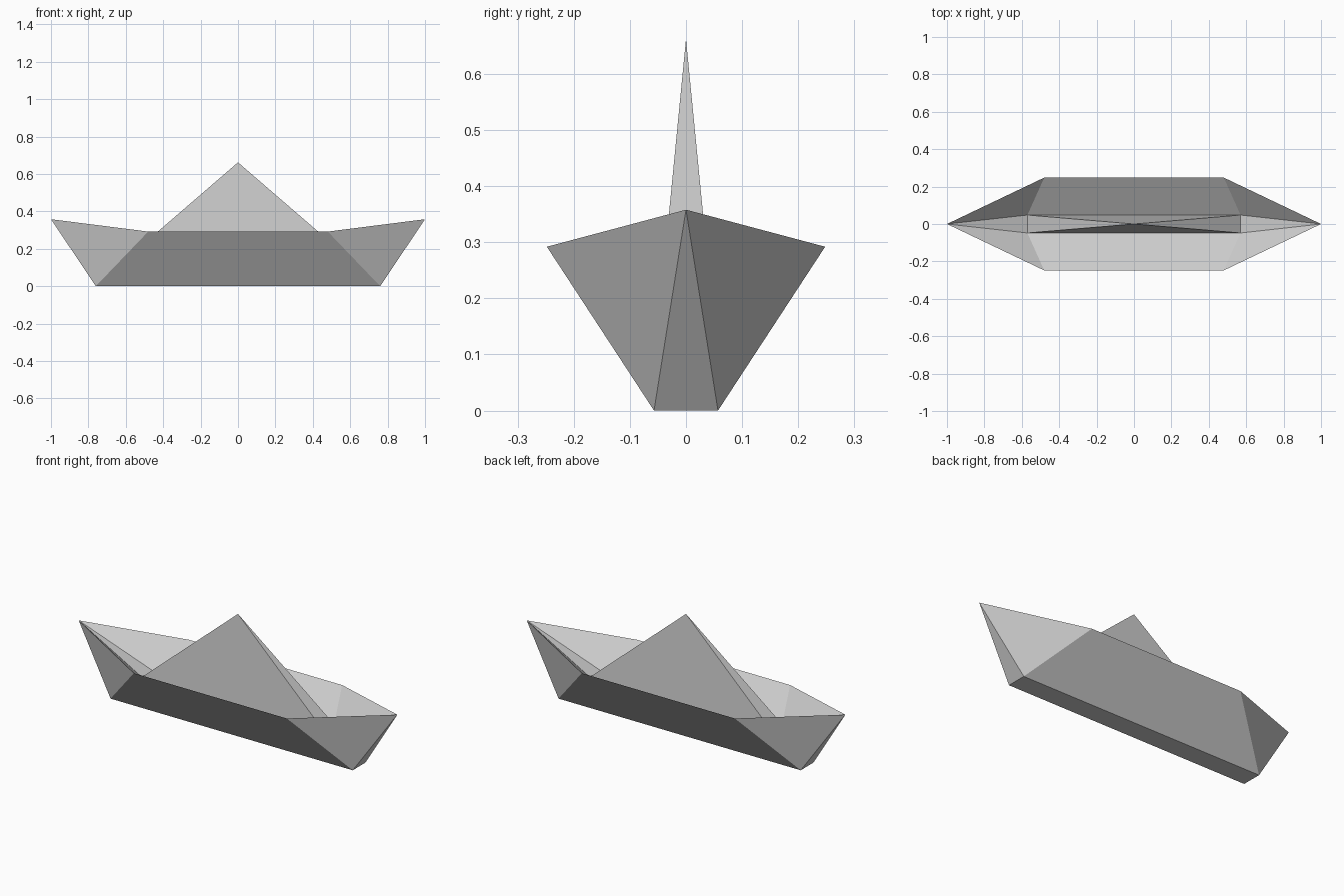
import bpy
import bmesh

# Remove the default cube
cube = bpy.data.objects.get("Cube")
if cube:
    bpy.data.objects.remove(cube, do_unlink=True)

# Single paper colour
paper = bpy.data.materials.new("grey_paper")
paper.use_nodes = True
colour = (0.6, 0.6, 0.6, 1)
paper.diffuse_color = colour
paper.node_tree.nodes["Principled BSDF"].inputs["Base Color"].default_value = colour

# Main fold positions, as half extents and height
KEEL = (0.76, 0.057, 0.0)
RIM = (0.48, 0.248, 0.292)
FLOOR = (0.57, 0.048, 0.17)
TIP = (1.0, 0.0, 0.358)
PEAK = (0.0, 0.0, 0.662)
SIDES = (-1, 1)


def at(point, sx, sy):
    """Mirror a fold position into one quadrant."""
    return (point[0] * sx, point[1] * sy, point[2])


def ring(point):
    """Four mirrored corners, in order around z."""
    return [at(point, sx, sy) for sx, sy in ((-1, -1), (1, -1), (1, 1), (-1, 1))]


def build(name, faces):
    """Weld a list of flat folds into one closed object."""
    bm = bmesh.new()
    for corners in faces:
        bm.faces.new([bm.verts.new(c) for c in corners])
    bmesh.ops.remove_doubles(bm, verts=bm.verts, dist=0.0001)
    bmesh.ops.recalc_face_normals(bm, faces=bm.faces)
    mesh = bpy.data.meshes.new(name)
    bm.to_mesh(mesh)
    bm.free()
    mesh.materials.append(paper)
    obj = bpy.data.objects.new(name, mesh)
    bpy.context.collection.objects.link(obj)
    return obj


# Hull: the outer skin rises from the keel, the inner skin from the floor
hull = []
for base in (KEEL, FLOOR):
    hull.append(ring(base))
    for s in SIDES:
        # long side wall
        hull.append([at(base, -1, s), at(base, 1, s), at(RIM, 1, s), at(RIM, -1, s)])
        # pointed end
        hull.append([at(base, s, -1), at(base, s, 1), at(TIP, s, 1)])
        # folded corners between side wall and end
        for sy in SIDES:
            hull.append([at(base, s, sy), at(RIM, s, sy), at(TIP, s, sy)])
build("hull", hull)

# Sail: slim pyramid standing on the inner floor
base = ring(FLOOR)
sail = [base] + [[base[i], base[(i + 1) % 4], PEAK] for i in range(4)]
build("sail", sail)
